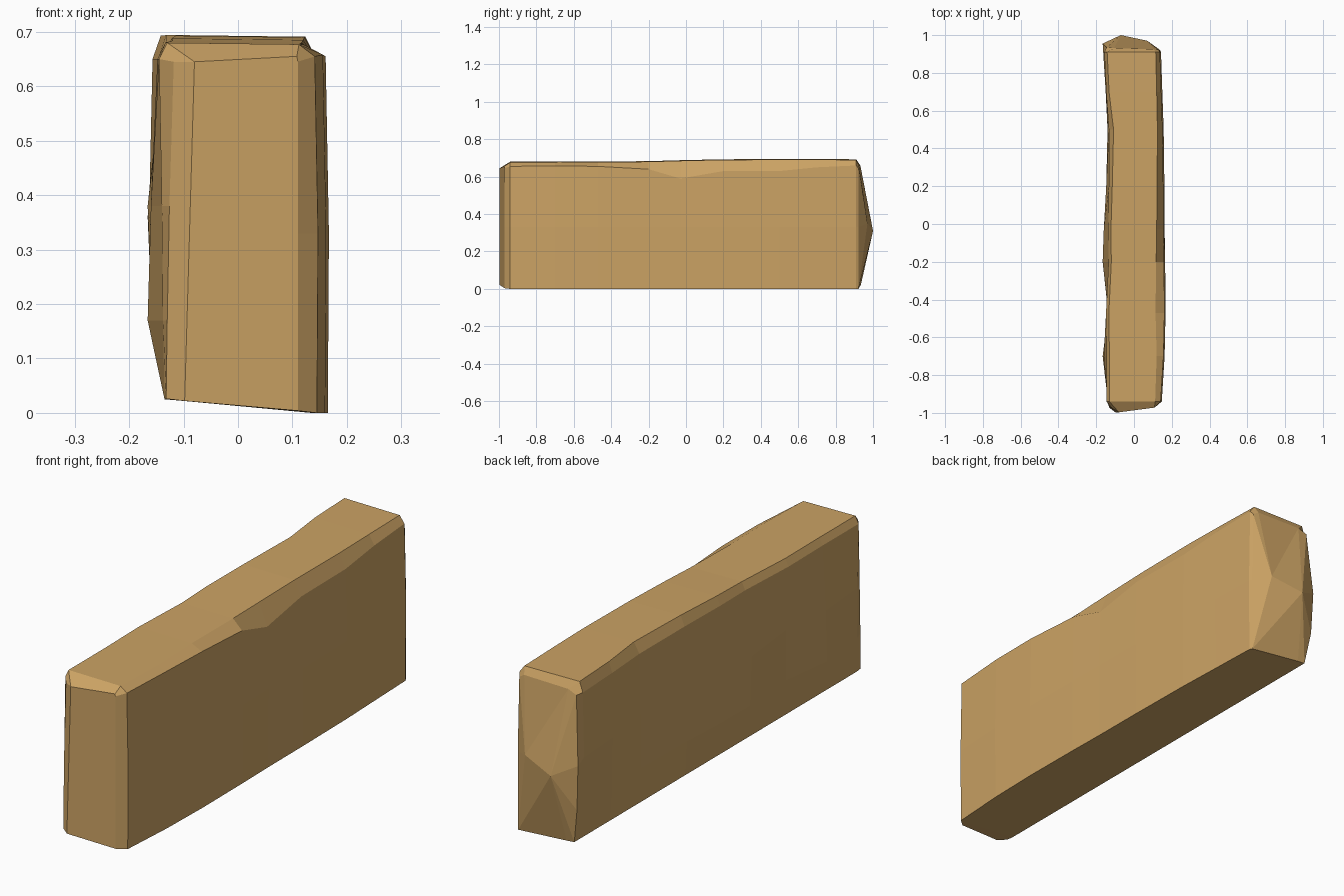
import bpy, bmesh

wood = bpy.data.materials.new("tan_wood")
wood.diffuse_color = (0.60, 0.365, 0.128, 1)


def ring(y, low, high, top_left, top_z, top_right, right, bevel_z):
    """Worn cross-section, clockwise from the bottom left edge."""
    return [(-0.135, y, 0.025), (low, y, 0.17), (high, y, 0.38),
            (min(top_left - 0.015, -0.133), y, 0.65), (top_left, y, top_z),
            (top_right, y, top_z - 0.003), (right - 0.006, y, bevel_z),
            (right, y, 0.33), (right - 0.002, y, 0.0), (-0.10, y, 0.022)]


# y, left low, left high, top left, top z, top right, right, bevel z
sections = [
    (-0.94, -0.138, -0.140, -0.130, 0.680, 0.112, 0.147, 0.655),
    (-0.70, -0.166, -0.160, -0.130, 0.680, 0.120, 0.162, 0.658),
    (-0.47, -0.137, -0.136, -0.133, 0.681, 0.114, 0.167, 0.655),
    (-0.20, -0.158, -0.166, -0.120, 0.683, 0.117, 0.165, 0.640),
    (-0.03, -0.155, -0.160, -0.122, 0.688, 0.120, 0.162, 0.590),
    (0.20, -0.143, -0.147, -0.115, 0.693, 0.122, 0.161, 0.630),
    (0.50, -0.138, -0.140, -0.108, 0.694, 0.124, 0.157, 0.630),
    (0.70, -0.146, -0.150, -0.132, 0.694, 0.120, 0.150, 0.650),
    (0.91, -0.157, -0.163, -0.142, 0.693, 0.115, 0.143, 0.660),
]

# Front end: shallow ridge with chamfered corners
front = [(-0.132, -0.972, 0.026), (-0.130, -0.973, 0.17), (-0.126, -0.974, 0.38),
         (-0.118, -0.975, 0.645), (-0.08, -0.997, 0.645), (0.108, -0.972, 0.655),
         (0.110, -0.971, 0.645), (0.110, -0.971, 0.33), (0.110, -0.971, 0.004),
         (-0.098, -0.997, 0.022)]
# Back end: rim and two blunt peaks
back = [(-0.135, 0.935, 0.025), (-0.158, 0.95, 0.17), (-0.166, 0.955, 0.36),
        (-0.145, 0.935, 0.645), (-0.105, 0.932, 0.66), (0.105, 0.925, 0.66),
        (0.130, 0.922, 0.645), (0.137, 0.922, 0.33), (0.135, 0.922, 0.0),
        (-0.10, 0.935, 0.022)]

bm = bmesh.new()
rings = [[bm.verts.new(p) for p in pts]
         for pts in [front] + [ring(*s) for s in sections] + [back]]
n = len(front)

# Long sides
for a, b in zip(rings, rings[1:]):
    for i in range(n):
        j = (i + 1) % n
        bm.faces.new((a[i], a[j], b[j], b[i]))

# Front planes either side of the ridge
f = rings[0]
bm.faces.new((f[0], f[1], f[2], f[3], f[4], f[9]))
bm.faces.new((f[9], f[4], f[5], f[6], f[7], f[8]))

# Back facets around the peaks
r = rings[-1]
p = bm.verts.new((-0.07, 1.0, 0.31))
q = bm.verts.new((0.07, 0.97, 0.35))
for i in (9, 0, 1, 2, 3):
    bm.faces.new((r[i], r[(i + 1) % n], p))
for i in (5, 6, 7):
    bm.faces.new((r[i], r[i + 1], q))
for tri in ((r[4], r[5], q), (r[4], q, p), (r[8], r[9], p), (r[8], p, q)):
    bm.faces.new(tri)

bmesh.ops.recalc_face_normals(bm, faces=bm.faces)
mesh = bpy.data.meshes.new("worn_plank")
bm.to_mesh(mesh)
bm.free()
mesh.materials.append(wood)
plank = bpy.data.objects.new("worn_plank", mesh)
bpy.context.collection.objects.link(plank)
